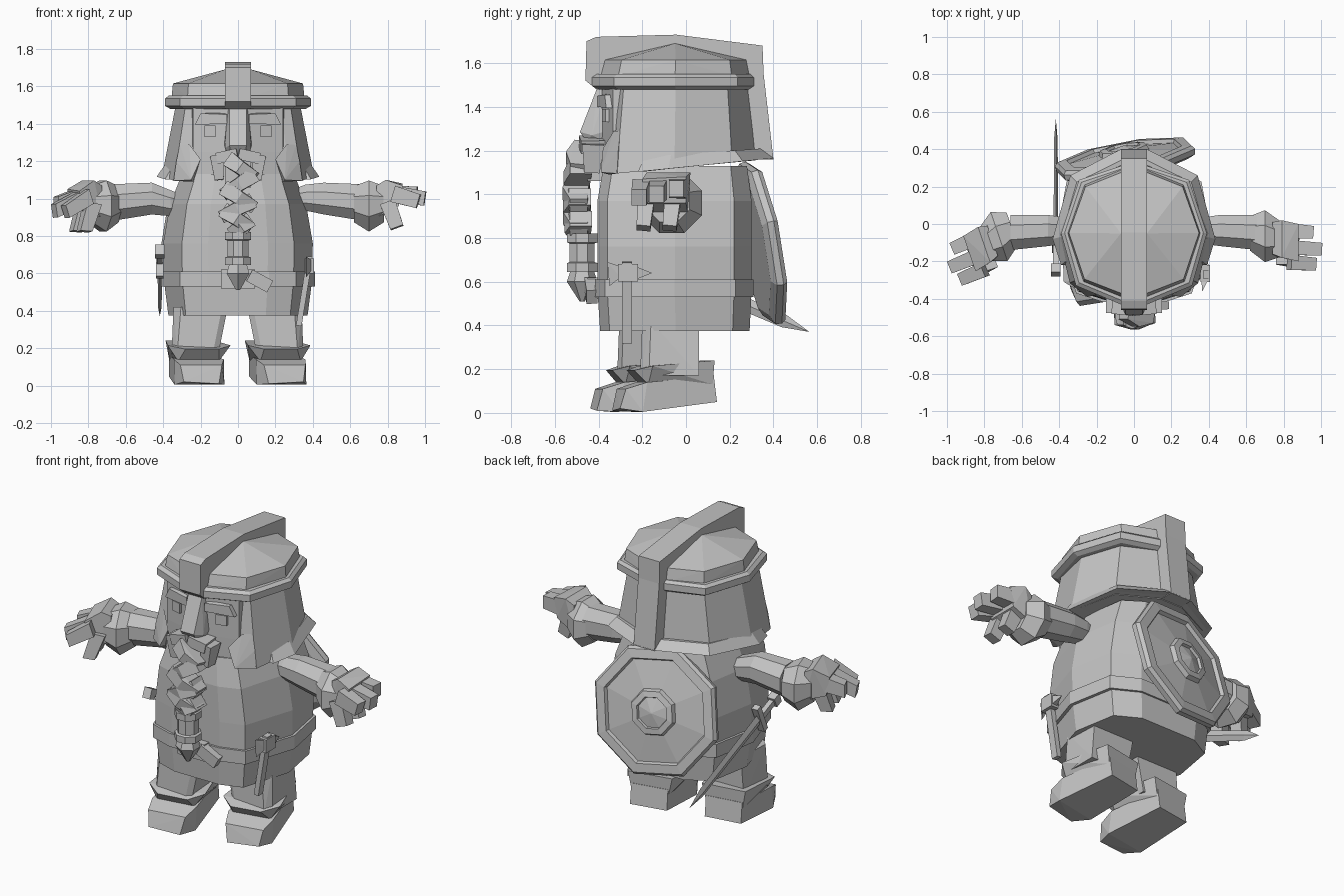
import bpy, bmesh, math
from mathutils import Vector, Matrix

if "Cube" in bpy.data.objects:
    bpy.data.objects.remove(bpy.data.objects["Cube"])

grey = bpy.data.materials.new("plain grey")
grey.diffuse_color = (0.55, 0.55, 0.55, 1)
grey.use_nodes = True
grey.node_tree.nodes["Principled BSDF"].inputs["Base Color"].default_value = grey.diffuse_color

def same(p):
    return p

def flip(p):
    return Vector((-p[0], p[1], p[2]))

def finish(name, bm):
    bmesh.ops.recalc_face_normals(bm, faces=bm.faces)
    me = bpy.data.meshes.new(name)
    bm.to_mesh(me)
    bm.free()
    me.materials.append(grey)
    ob = bpy.data.objects.new(name, me)
    bpy.context.collection.objects.link(ob)
    return ob

def hull(name, pts, tf=same):
    bm = bmesh.new()
    for p in pts:
        bm.verts.new(tf(Vector(p)))
    res = bmesh.ops.convex_hull(bm, input=bm.verts[:])
    junk = [g for g in res["geom_interior"] + res["geom_unused"] if isinstance(g, bmesh.types.BMVert)]
    bmesh.ops.delete(bm, geom=list(set(junk)), context='VERTS')
    bmesh.ops.dissolve_limit(bm, angle_limit=0.03, verts=bm.verts[:], edges=bm.edges[:])
    return finish(name, bm)

def loft(name, rings, tf=same):
    bm = bmesh.new()
    loops = [[bm.verts.new(tf(Vector(p))) for p in r] for r in rings]
    n = len(loops[0])
    for a, b in zip(loops, loops[1:]):
        for i in range(n):
            j = (i + 1) % n
            bm.faces.new((a[i], a[j], b[j], b[i]))
    bm.faces.new(loops[0])
    bm.faces.new(loops[-1])
    return finish(name, bm)

def ring(half, z, sx=1.0, sy=1.0, slope=0.0):
    """Mirror a half outline (front to back) into a closed ring."""
    pts = half + [(-x, y) for x, y in reversed(half)]
    return [(x * sx, y * sy, z + slope * y) for x, y in pts]

def box(x0, x1, y0, y1, z0, z1):
    return [(x, y, z) for x in (x0, x1) for y in (y0, y1) for z in (z0, z1)]

def bar(name, p, q, w, d, tf=same, taper=1.0, bulge=0.0):
    """Square bar between two points, w across, d deep, optionally bulging to the front."""
    p, q = Vector(p), Vector(q)
    ax = (q - p).normalized()
    dep = Vector((0, 1, 0))
    dep = (dep - ax * dep.dot(ax)).normalized()
    side = ax.cross(dep)
    pts = []
    for c, k in ((p, 1.0), (q, taper)):
        pts += [c + side * w * k * s + dep * d * k * t for s in (-.5, .5) for t in (-.5, .5)]
    if bulge:
        pts += [(p + q) / 2 - dep * (d / 2 + bulge) + side * w * s for s in (-.4, .4)]
    return hull(name, pts, tf)

def xring(x, y, z, ry, rz, n=8):
    return [(x, y + ry * math.cos((i + .5) * math.tau / n), z + rz * math.sin((i + .5) * math.tau / n)) for i in range(n)]

def zring(x, y, z, r, n=8):
    return [(x + r * math.cos((i + .5) * math.tau / n), y + r * math.sin((i + .5) * math.tau / n), z) for i in range(n)]

# Torso, skirt and belt
body = [(.16, -.405), (.30, -.36), (.40, -.05), (.35, .22), (.2, .30)]
loft("torso", [ring(body, .375, .93, .97), ring(body, .56, .99), ring(body, .76, 1.0),
               ring(body, .97, .91, 1.0), ring(body, 1.13, .75, .93)])
loft("belt", [ring(body, .53, 1.03, 1.03), ring(body, .61, 1.03, 1.03)])
hull("buckle", box(-.09, .09, -.45, -.40, .52, .62))
bar("belt_strap", (.06, -.44, .59), (.17, -.43, .53), .07, .05)

# Head and helmet
face = [(.06, -.385), (.24, -.335), (.27, -.15)]
loft("face", [ring(face, 1.06, .75, .97), ring(face, 1.12, .92), ring(face, 1.25), ring(face, 1.50)])
shell = [(.26, -.32), (.32, -.30), (.38, -.05), (.29, .20), (.07, .30)]
loft("helmet_sides", [ring(shell, 1.125, 1.07, 1.06, .1), ring(shell, 1.49, .88, .95)])
lip = [(.39, -.22), (.435, -.08), (.34, .26), (.07, .40)]
loft("helmet_flange", [ring(lip, 1.125, .94, .9, .1), ring(lip, 1.125, 1, 1, .1), ring(lip, 1.185, .90, .86, .06)])
brim = [(.07, -.43), (.31, -.33), (.39, -.05), (.295, .235), (.07, .31)]
loft("helmet_brim", [ring(brim, 1.48, .93, .93), ring(brim, 1.495), ring(brim, 1.535), ring(brim, 1.55, .95, .95)])
dome = [(.07, -.39), (.27, -.31), (.355, -.05), (.265, .21), (.07, .29)]
hull("helmet_dome", ring(dome, 1.54) + ring(dome, 1.615, .98, .95) + [(.07, -.05, 1.69), (-.07, -.05, 1.69)])
crest = [(-.41, 1.48), (-.46, 1.52), (-.455, 1.70), (-.41, 1.72), (-.045, 1.73), (.35, 1.68), (.355, 1.55),
         (.40, 1.16), (.28, 1.16), (.26, 1.57), (-.05, 1.64), (-.36, 1.59), (-.37, 1.48)]
loft("helmet_crest", [[(s * .07, y, z) for y, z in crest] for s in (-1, 1)])

# Face details
hull("nose", [(s * x, y, z) for s in (-1, 1) for x, y, z in
              ((.055, -.36, 1.49), (.045, -.405, 1.49), (.075, -.36, 1.29), (.045, -.485, 1.285),
               (.07, -.43, 1.27), (.04, -.455, 1.24), (.06, -.37, 1.24))])
for side, tf in (("left", same), ("right", flip)):
    hull("brow_" + side, [(.06, -.405, 1.40), (.06, -.405, 1.45), (.06, -.36, 1.40), (.08, -.36, 1.46),
                          (.23, -.365, 1.395), (.20, -.372, 1.455), (.23, -.32, 1.395), (.20, -.33, 1.455)], tf)
    hull("eye_" + side, [(x, y + o, z) for x, y in ((.12, -.38), (.18, -.364)) for o in (-.005, .02) for z in (1.33, 1.39)], tf)
    hull("cheek_guard_" + side, [(.26, -.33, 1.29), (.20, -.38, 1.21), (.25, -.39, 1.10), (.24, -.35, 1.09),
                                 (.345, -.315, 1.095), (.33, -.31, 1.2), (.26, -.28, 1.10), (.31, -.30, 1.29)], tf)
    bar("moustache_top_" + side, (0, -.435, 1.24), (.11, -.425, 1.215), .06, .11, tf)
    bar("moustache_end_" + side, (.115, -.425, 1.23), (.10, -.43, 1.10), .07, .10, tf, .7)

# Braided beard
hull("beard_base", box(-.07, .07, -.45, -.37, 1.06, 1.20))
braid = [((-.05, -.46, 1.21), (.09, -.49, 1.11)), ((.09, -.48, 1.13), (-.08, -.49, 1.02)),
         ((-.08, -.49, 1.06), (.09, -.49, .95)), ((.08, -.485, .99), (-.09, -.49, .90)),
         ((-.08, -.485, .94), (.07, -.49, .84)), ((.07, -.48, .89), (-.04, -.48, .81))]
for i, (p, q) in enumerate(braid):
    bar("braid_%d" % i, p, q, .085, .10, same, .8, .025)
loft("beard_ring", [zring(0, -.475, z, r) for z, r in
                    ((.645, .076), (.685, .076), (.69, .062), (.775, .062), (.78, .076), (.82, .076))])
loft("beard_tip", [zring(0, -.475, z, r, 6) for z, r in ((.66, .05), (.60, .07), (.51, .012))])

# Arms and gloves, the right hand swung forward and drooping
def right_hand(p):
    piv = Vector((-.63, -.05, 0))
    droop = Vector((-.03, .02, -.3 * max(0, p[0] - .78)))
    return Matrix.Rotation(math.radians(19), 3, 'Z') @ (flip(p) - piv) + piv + droop

for side, tf, hand, z0 in (("left", same, same, .995), ("right", flip, right_hand, .965)):
    loft("arm_" + side, [xring(.26, -.03, z0, .04, .045), xring(.36, -.035, z0 + .01, .075, .075),
                         xring(.46, -.035, 1.0, .09, .092), xring(.66, -.045, .98, .102, .105)], tf)
    loft("glove_cuff_" + side, [xring(.62, -.05, .97, .10, .105), xring(.70, -.065, .96, .15, .148),
                                xring(.78, -.08, .97, .105, .105)], hand)
    hull("palm_" + side, [(.74, -.17, .90), (.74, .01, .90), (.74, -.16, 1.07), (.74, .01, 1.07), (.79, -.18, 1.10),
                          (.79, .02, 1.10), (.88, -.2, 1.07), (.88, 0, 1.08), (.86, -.19, .96), (.86, 0, .96)], hand)
    for i, (y, x1, z1) in enumerate(((-.035, .96, 1.025), (-.125, 1.0, 1.0), (-.205, .965, .985))):
        bar("finger_%d_%s" % (i, side), (.83, y, 1.025), (x1, y - .01, z1), .09, .08, hand, .85)
    for i, y in enumerate((-.06, -.18)):
        bar("curled_finger_%d_%s" % (i, side), (.80, y, .98), (.85, y - .015, .845), .085, .075, hand, .85)

# Legs and boots; the right one stands a step ahead, both feet point a little to the left
def foot(mirror, cx, shift, angle):
    piv = Vector((cx, -.1, 0))
    turn = Matrix.Rotation(math.radians(angle), 3, 'Z')
    return lambda p: turn @ (mirror(p) - piv) + piv + shift

step = Vector((-.005, -.105, 0))
for side, tf, boot in (("left", same, foot(same, .22, Vector((-.01, -.005, 0)), 11)),
                       ("right", lambda p: flip(p) + step, foot(flip, -.22, step, 9))):
    hull("leg_" + side, [(.05, -.18, .42), (.08, -.20, .42), (.30, -.20, .42), (.34, -.16, .42), (.05, .06, .42), (.33, .06, .42),
                         (.10, -.19, .17), (.13, -.21, .17), (.32, -.21, .17), (.35, -.17, .17), (.10, .06, .17), (.35, .06, .17)], tf)
    hull("boot_foot_" + side, [(.11, .13, .05), (.33, .13, .05), (.085, -.22, .005), (.355, -.22, .005), (.13, -.32, .01),
                               (.32, -.32, .02), (.11, .115, .17), (.33, .115, .17), (.085, -.20, .14), (.355, -.20, .14),
                               (.11, -.295, .11), (.335, -.295, .11)], boot)
    hull("boot_cuff_" + side, [(.11, -.19, .13), (.33, -.19, .13), (.11, .11, .13), (.33, .11, .13),
                               (.045, -.18, .215), (.12, -.25, .195), (.30, -.25, .195), (.385, -.18, .215),
                               (.085, .115, .24), (.35, .115, .24)], boot)

# Shield on the back
normal = Vector((-.17, .97, .18)).normalized()
across = Vector((0, 0, 1)).cross(normal).normalized()
up = normal.cross(across)
centre = Vector((-.045, .335, .775))

def on_shield(p):
    return centre + across * p[0] + up * p[1] + normal * p[2]

loft("shield", [[(r * math.cos(a), r * math.sin(a), h) for a in
                 [math.radians(30 + 45 * i) for i in range(8)]] for r, h in
                ((.34, -.03), (.385, -.01), (.39, .02), (.375, .04), (.32, .045), (.31, .025),
                 (.14, .05), (.13, .075), (.095, .08), (.09, .065), (.005, .085))], on_shield)

# Sword on the right hip, running front to back
def on_sword(p):
    return Vector((-.418 + p[0], -.25 + .92 * p[1] + .395 * p[2], .72 - .395 * p[1] + .92 * p[2]))

hull("sword_blade", [(0, .16, .035), (0, .16, -.035), (.012, .16, 0), (-.012, .16, 0), (0, .76, .03), (0, .76, -.03),
                     (.01, .76, 0), (-.01, .76, 0), (0, .885, 0)], on_sword)
hull("sword_guard", box(-.02, .02, .14, .175, -.085, .085), on_sword)
hull("sword_grip", box(-.015, .015, .02, .15, -.017, .017), on_sword)
hull("sword_pommel", box(-.025, .025, -.02, .03, -.03, .03), on_sword)

# Small axe on the left hip
bar("axe_handle", (.325, -.27, .32), (.385, -.27, .69), .03, .045)
hull("axe_head", box(.355, .405, -.31, -.22, .60, .68))
hull("axe_spike", [(.36, -.23, .61), (.40, -.23, .61), (.36, -.23, .67), (.40, -.23, .67), (.385, -.155, .64)])
hull("axe_blade", [(.36, -.30, .62), (.395, -.30, .62), (.36, -.30, .67), (.395, -.30, .67),
                   (.365, -.35, .58), (.365, -.36, .69)])
